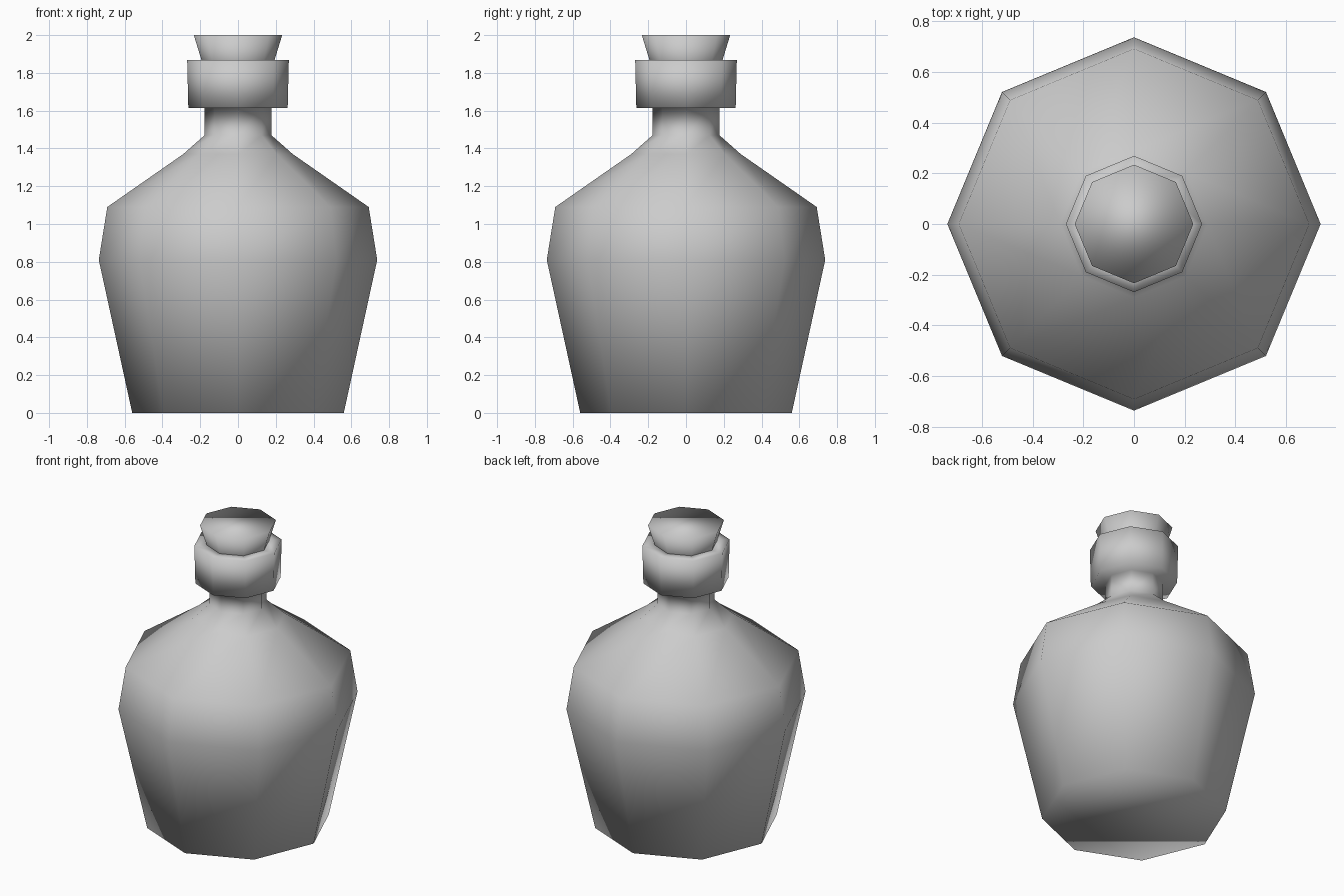
import bpy, bmesh
from math import cos, sin, tau

cube = bpy.data.objects.get("Cube")
if cube:
    bpy.data.objects.remove(cube, do_unlink=True)

SIDES = 8

grey = bpy.data.materials.new("plain grey")
grey.use_nodes = True
grey.diffuse_color = (0.6, 0.6, 0.6, 1)
grey.node_tree.nodes["Principled BSDF"].inputs["Base Color"].default_value = (0.6, 0.6, 0.6, 1)


def lathe(name, profile):
    """Spin a (radius, height) profile into a capped, smooth-shaded solid."""
    bm = bmesh.new()
    rings = [[bm.verts.new((r * cos(tau * i / SIDES), r * sin(tau * i / SIDES), z))
              for i in range(SIDES)] for r, z in profile]
    for low, high in zip(rings, rings[1:]):
        for i in range(SIDES):
            j = (i + 1) % SIDES
            bm.faces.new((low[i], low[j], high[j], high[i]))
    bm.faces.new(rings[0][::-1])
    bm.faces.new(rings[-1])
    bmesh.ops.recalc_face_normals(bm, faces=bm.faces)
    for face in bm.faces:
        face.smooth = True
    mesh = bpy.data.meshes.new(name)
    bm.to_mesh(mesh)
    bm.free()
    mesh.materials.append(grey)
    obj = bpy.data.objects.new(name, mesh)
    bpy.context.collection.objects.link(obj)
    return obj


# Bottle: base, belly, shoulder, neck, then the collar with its recessed mouth
lathe("bottle_body", [
    (0.56, 0), (0.737, 0.81), (0.692, 1.09), (0.29, 1.37),
    (0.177, 1.47), (0.177, 1.615),
    (0.263, 1.615), (0.269, 1.867), (0.18, 1.867), (0.17, 1.75),
])

# Tapered stopper, wedged into the mouth
lathe("stopper", [(0.16, 1.76), (0.234, 2.0)])
